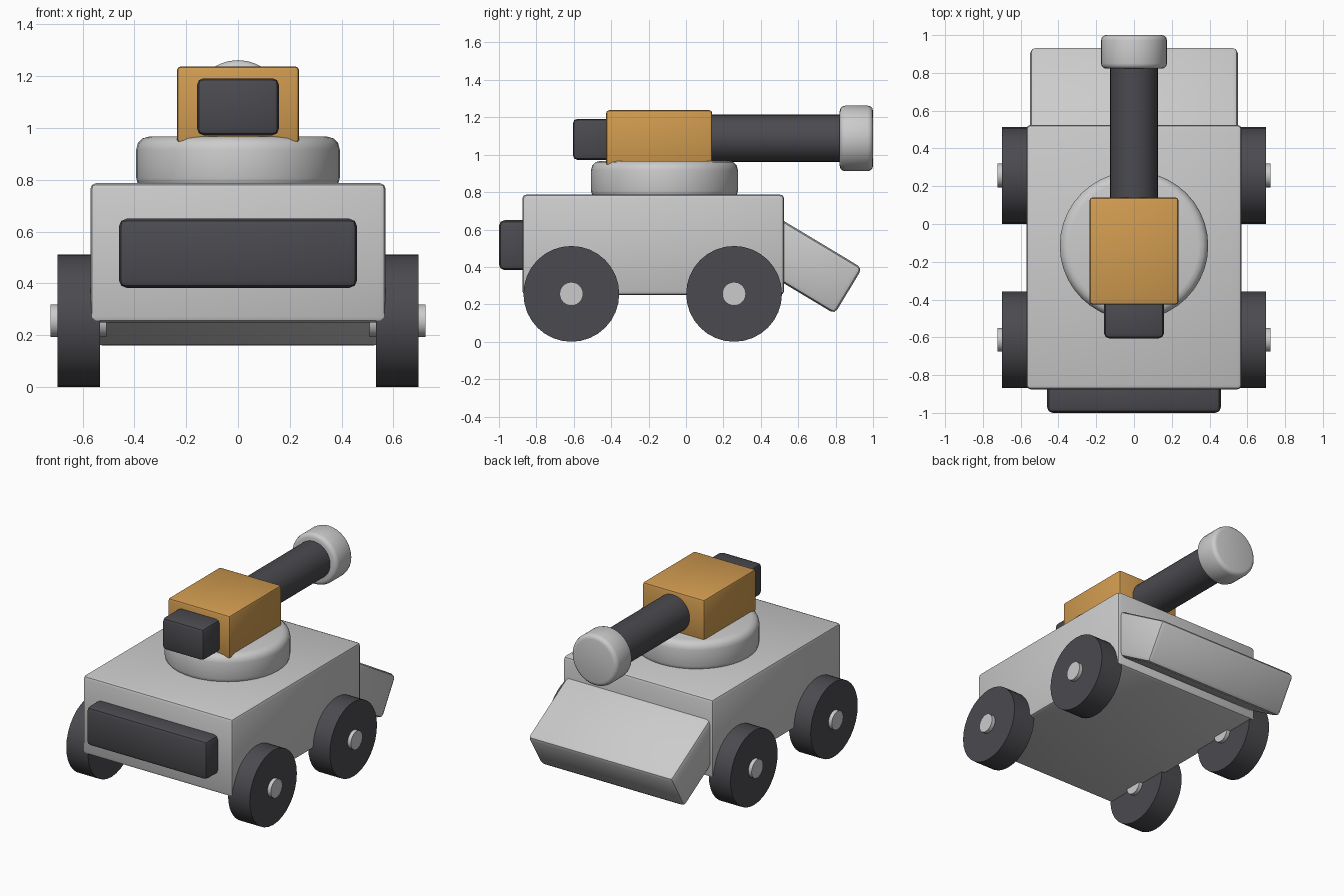
import bpy, bmesh, math
from mathutils import Matrix, Vector

if "Cube" in bpy.data.objects:
    bpy.data.objects.remove(bpy.data.objects["Cube"])


def material(name, rgb):
    m = bpy.data.materials.new(name)
    m.diffuse_color = (*rgb, 1)
    m.use_nodes = True
    m.node_tree.nodes["Principled BSDF"].inputs["Base Color"].default_value = m.diffuse_color
    return m


DARK = material("dark", (0.07, 0.07, 0.08))
ORANGE = material("orange", (0.64, 0.33, 0.08))


def finish(name, bm, mat, loc, rot=(0, 0, 0)):
    bmesh.ops.recalc_face_normals(bm, faces=bm.faces[:])
    me = bpy.data.meshes.new(name)
    bm.to_mesh(me)
    bm.free()
    ob = bpy.data.objects.new(name, me)
    bpy.context.collection.objects.link(ob)
    ob.location, ob.rotation_euler = loc, rot
    if mat:
        me.materials.append(mat)
    bpy.ops.object.select_all(action='DESELECT')
    ob.select_set(True)
    bpy.context.view_layer.objects.active = ob
    bpy.ops.object.shade_smooth_by_angle(angle=math.radians(35))
    return ob


def box(name, lo, hi, bevel=0.02, mat=None, rot=(0, 0, 0)):
    lo, hi = Vector(lo), Vector(hi)
    bm = bmesh.new()
    bmesh.ops.create_cube(bm, size=1)
    bmesh.ops.scale(bm, vec=hi - lo, verts=bm.verts)
    bmesh.ops.bevel(bm, geom=bm.edges[:], offset=bevel, segments=2,
                    profile=0.5, affect='EDGES')
    return finish(name, bm, mat, (lo + hi) / 2, rot)


def cylinder(name, r, depth, loc, axis, bevel=0, mat=None, segments=32):
    bm = bmesh.new()
    bmesh.ops.create_cone(bm, cap_ends=True, segments=segments,
                          radius1=r, radius2=r, depth=depth)
    if bevel:
        rims = [e for e in bm.edges if any(len(f.verts) > 4 for f in e.link_faces)]
        bmesh.ops.bevel(bm, geom=rims, offset=bevel, segments=3,
                        profile=0.5, affect='EDGES')
    turn = {'X': Matrix.Rotation(math.pi / 2, 3, 'Y'),
            'Y': Matrix.Rotation(math.pi / 2, 3, 'X'),
            'Z': Matrix.Identity(3)}[axis]
    bmesh.ops.rotate(bm, matrix=turn, verts=bm.verts)
    return finish(name, bm, mat, loc)


# Hull and front bumper
box("hull", (-0.57, -0.875, 0.25), (0.57, 0.525, 0.787), 0.022)
box("front_bumper", (-0.46, -1.0, 0.383), (0.46, -0.8, 0.65), 0.03, DARK)

# Sloping rear plate: laid out along its slope, then tilted down
tilt = math.radians(31)
along = Vector((0, math.cos(tilt), -math.sin(tilt)))
normal = Vector((0, math.sin(tilt), math.cos(tilt)))
plate_centre = along * 0.305 + normal * 0.68
half = Vector((0.55, 0.30, 0.143))
box("rear_plate", plate_centre - half, plate_centre + half, 0.028, None, (-tilt, 0, 0))

# Turret ring, housing and breech
cylinder("turret_ring", 0.393, 0.21, (0, -0.115, 0.862), 'Z', 0.05, segments=40)
box("gun_housing", (-0.236, -0.427, 0.94), (0.236, 0.14, 1.238), 0.016, ORANGE)
box("breech", (-0.158, -0.605, 0.972), (0.158, -0.38, 1.192), 0.025, DARK)

# Barrel and muzzle
cylinder("barrel", 0.126, 0.80, (0, 0.48, 1.088), 'Y', 0, DARK)
cylinder("muzzle", 0.175, 0.178, (0, 0.911, 1.087), 'Y', 0.028)

# Wheels with hubs
for side, sx in (("left", -1), ("right", 1)):
    for end, y in (("front", -0.613), ("rear", 0.257)):
        cylinder(f"{end}_{side}_wheel", 0.256, 0.165, (sx * 0.615, y, 0.256), 'X', 0, DARK)
        cylinder(f"{end}_{side}_hub", 0.063, 0.216, (sx * 0.615, y, 0.256), 'X', 0, segments=24)
